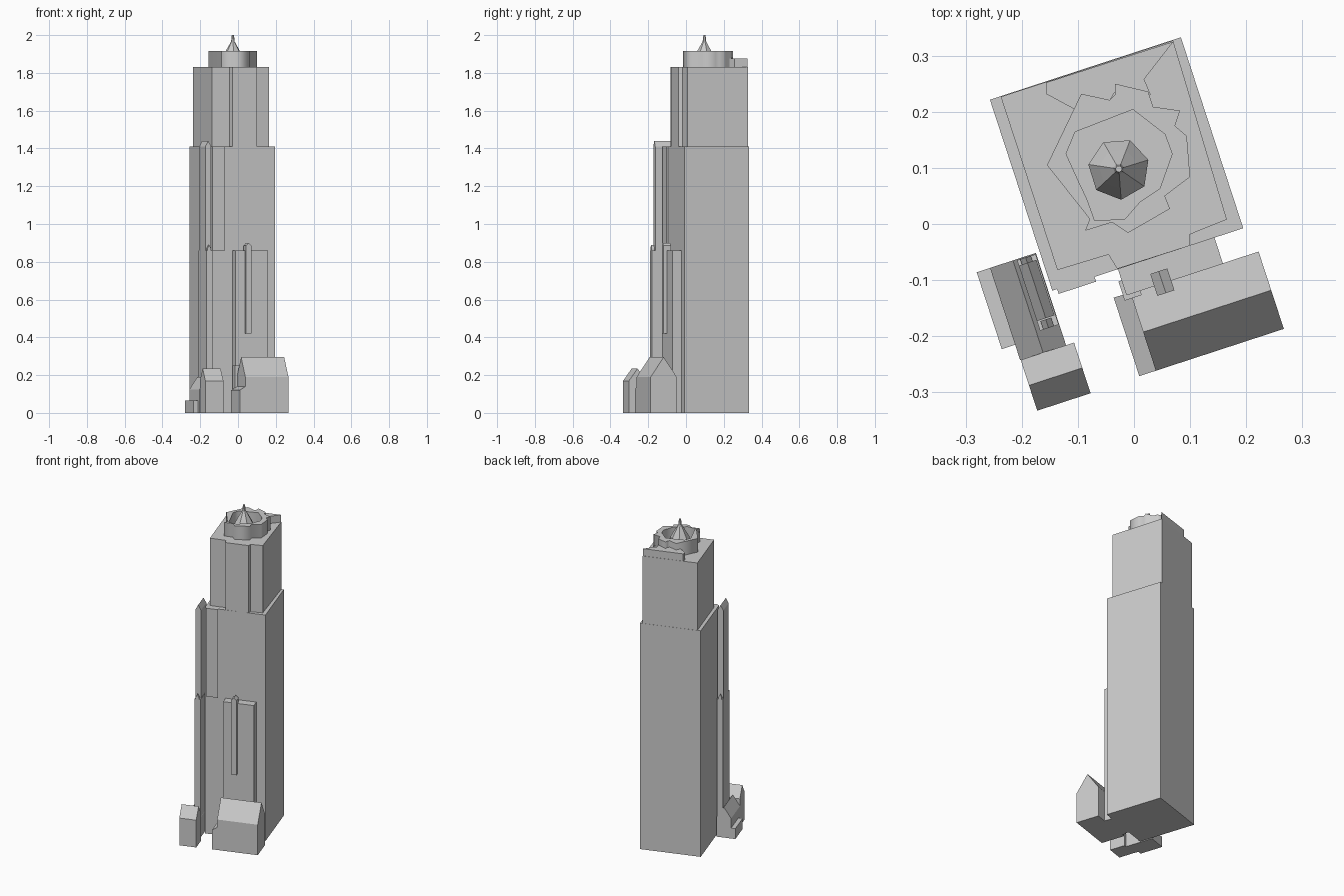
import bpy, math
from mathutils import Matrix

if "Cube" in bpy.data.objects:
    bpy.data.objects.remove(bpy.data.objects["Cube"])

# Tower frame: every part is drawn in local axes, then turned 18 degrees
FRAME = Matrix.Translation((-0.031, 0.107, 0)) @ Matrix.Rotation(math.radians(18.1), 4, 'Z')


def add(name, verts, faces, frame=FRAME):
    me = bpy.data.meshes.new(name)
    me.from_pydata(verts, [], faces)
    me.transform(frame)
    me.update()
    ob = bpy.data.objects.new(name, me)
    bpy.context.collection.objects.link(ob)
    return ob


def prism(name, pts, z0, z1, frame=FRAME):
    """Vertical extrusion of a counter-clockwise outline."""
    n = len(pts)
    v = [(x, y, z) for z in (z0, z1) for x, y in pts]
    f = [tuple(range(n - 1, -1, -1)), tuple(range(n, 2 * n))]
    f += [(i, (i + 1) % n, n + (i + 1) % n, n + i) for i in range(n)]
    return add(name, v, f, frame)


def box(name, u0, u1, v0, v1, z0, z1):
    return prism(name, [(u0, v0), (u1, v0), (u1, v1), (u0, v1)], z0, z1)


def gable(name, u0, u1, v0, v1, z0, eave, ridge, along_u=True):
    """House block with a pitched roof."""
    if along_u:
        m = (v0 + v1) / 2
        prof = [(v0, z0), (v1, z0), (v1, eave), (m, ridge), (v0, eave)]
        v = [(u, p, z) for u in (u0, u1) for p, z in prof]
    else:
        m = (u0 + u1) / 2
        prof = [(u0, z0), (u0, eave), (m, ridge), (u1, eave), (u1, z0)]
        v = [(p, w, z) for w in (v0, v1) for p, z in prof]
    f = [(4, 3, 2, 1, 0), (5, 6, 7, 8, 9)]
    f += [(i, (i + 1) % 5, 5 + (i + 1) % 5, 5 + i) for i in range(5)]
    return add(name, v, f)


def ring_wall(name, outer, inner, z0, z1):
    """Parapet wall: filled curve with a hole, converted to a mesh."""
    cu = bpy.data.curves.new(name, 'CURVE')
    cu.dimensions, cu.fill_mode, cu.extrude = '2D', 'BOTH', (z1 - z0) / 2
    for pts in (outer, inner):
        sp = cu.splines.new('POLY')
        sp.points.add(len(pts) - 1)
        for p, (x, y) in zip(sp.points, pts):
            p.co = (x, y, 0, 1)
        sp.use_cyclic_u = True
    tmp = bpy.data.objects.new(name + "_outline", cu)
    me = bpy.data.meshes.new_from_object(tmp)
    me.transform(Matrix.Translation((0, 0, (z0 + z1) / 2)))
    bpy.data.objects.remove(tmp)
    ob = bpy.data.objects.new(name, me)
    bpy.context.collection.objects.link(ob)
    return ob


# Main shaft and upper stage with recessed front corners
box("lower_shaft", -.179, .179, -.179, .179, 0, 1.41)
prism("upper_shaft", [(-.159, -.147), (-.064, -.149), (-.057, -.178), (.079, -.179),
                      (.084, -.16), (.156, -.155), (.164, .178), (-.159, .178)], 1.41, 1.83)
box("front_left_panel", -.17, -.1, -.188, -.17, .86, 1.41)

# Crown: irregular parapet ring, and a lower block flush with the back corner
W = Matrix.Identity(4)
ring_wall("crown_parapet",
          [(-.155, .105), (-.079, .009), (-.087, -.012), (-.039, .003), (-.011, -.016),
           (.064, .027), (.055, .05), (.1, .084), (.094, .157), (.073, .175), (.082, .202),
           (.034, .209), (.025, .236), (-.034, .25), (-.034, .23), (-.043, .221), (-.094, .232)],
          [(-.121, .125), (-.096, .07), (-.084, .045), (-.07, .006), (-.016, .009),
           (.01, .039), (.046, .063), (.068, .125), (.055, .16), (-.002, .204), (-.105, .164)],
          1.83, 1.915)
prism("crown_back_block", [(-.157, .232), (-.107, .205), (-.043, .221), (-.034, .235), (.03, .23),
                           (.018, .258), (.06, .312), (.07, .325), (-.157, .252)], 1.83, 1.875, W)

# Spire: faceted drum, cone and needle in one turned profile
N = 7
prof = [(.055, 1.83), (.055, 1.885), (.036, 1.92), (.01, 1.965), (.006, 2.0)]
verts = [(-.027 + r * math.cos(a * math.tau / N + .3), .098 + r * math.sin(a * math.tau / N + .3), z)
         for r, z in prof for a in range(N)]
faces = [(k * N + i, k * N + (i + 1) % N, (k + 1) * N + (i + 1) % N, (k + 1) * N + i)
         for k in range(len(prof) - 1) for i in range(N)]
faces += [tuple(range(N - 1, -1, -1)), tuple(range(4 * N, 5 * N))]
add("spire", verts, faces, W)

# Slender stepped buttress beside the left front corner
box("buttress_lower", -.222, -.187, -.24, -.108, 0, .86)
gable("buttress_upper", -.222, -.189, -.222, -.118, .86, 1.41, 1.44, along_u=False)
for i, v in enumerate((-.236, -.12)):
    gable(f"buttress_pinnacle_{i}", -.216, -.196, v - .004, v + .012, .84, .87, .89, along_u=False)

# Side annex, low terrace and small gabled house
gable("side_annex", -.272, -.186, -.279, -.106, 0, .125, .19, along_u=False)
box("side_terrace", -.297, -.265, -.25, -.106, 0, .065)
gable("small_house", -.271, -.171, -.374, -.279, 0, .17, .235)

# Front wing with its slim turret
box("front_wing", -.056, .125, -.228, -.175, 0, .86)
gable("front_turret", -.004, .028, -.246, -.205, .42, .885, .9, along_u=False)
box("wing_corner_pier", -.062, -.03, -.236, -.2, 0, .25)

# Large front house with lean-to on its left end
gable("front_house", -.048, .192, -.372, -.227, 0, .19, .295)
add("lean_to", [(-.079, -.372, 0), (-.04, -.372, 0), (-.04, -.225, 0), (-.079, -.225, 0),
                (-.079, -.372, .12), (-.04, -.372, .145), (-.04, -.225, .145), (-.079, -.225, .12)],
    [(3, 2, 1, 0), (4, 5, 6, 7), (0, 1, 5, 4), (1, 2, 6, 5), (2, 3, 7, 6), (3, 0, 4, 7)])
